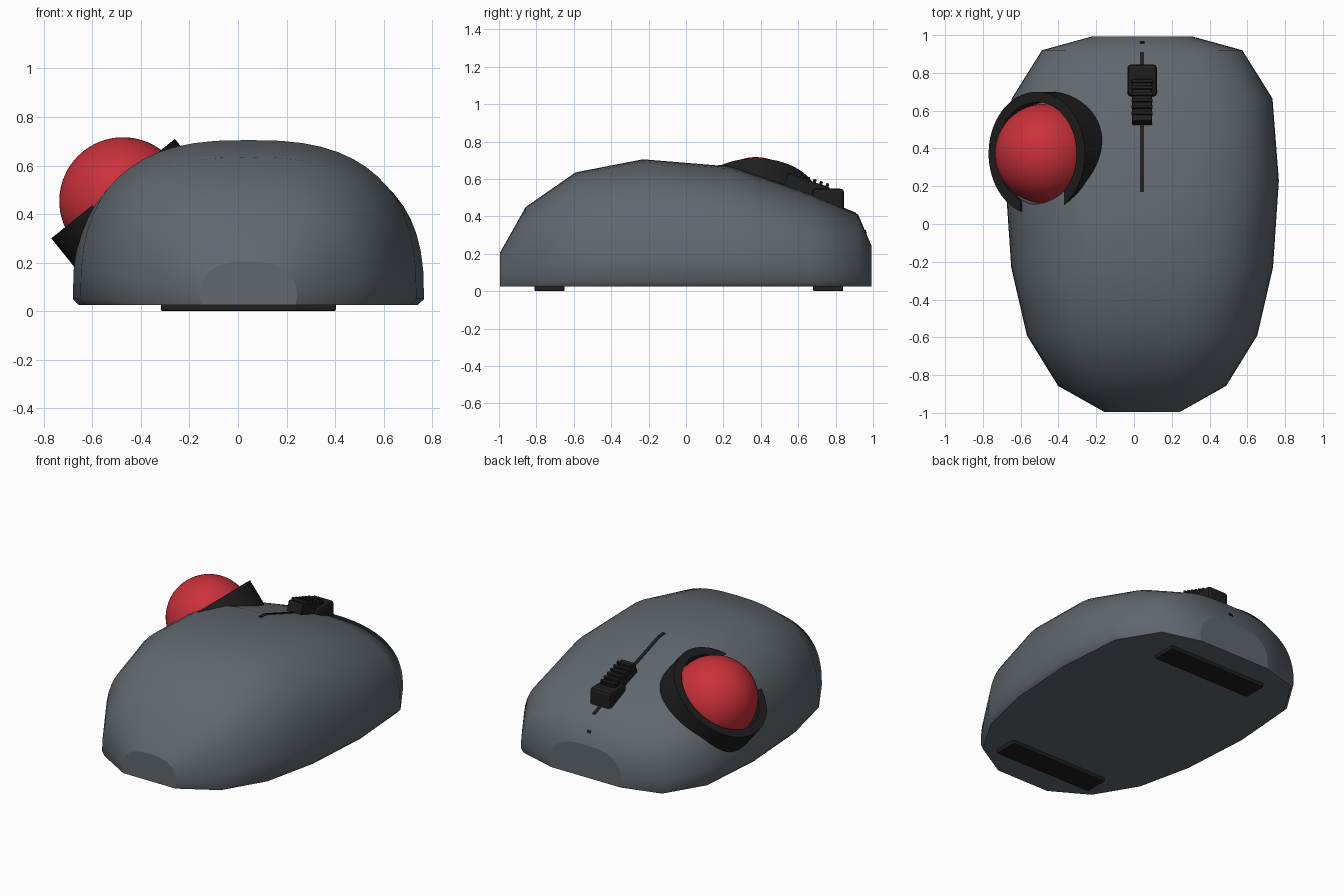
import bpy, bmesh, math
from mathutils import Matrix, Vector

if "Cube" in bpy.data.objects:
    bpy.data.objects.remove(bpy.data.objects["Cube"], do_unlink=True)


def material(name, rgb, rough=0.5):
    m = bpy.data.materials.new(name)
    m.use_nodes = True
    m.diffuse_color = (*rgb, 1)
    bsdf = m.node_tree.nodes["Principled BSDF"]
    bsdf.inputs["Base Color"].default_value = (*rgb, 1)
    bsdf.inputs["Roughness"].default_value = rough
    return m


GREY = material("slate grey", (0.115, 0.137, 0.158))
BLACK = material("soft black", (0.013, 0.013, 0.013))
RED = material("ball red", (0.59, 0.03, 0.042))

CX = 0.043  # centre line of the shell


def finish(name, bm, mat, matrix=None):
    bmesh.ops.recalc_face_normals(bm, faces=bm.faces[:])
    mesh = bpy.data.meshes.new(name)
    bm.to_mesh(mesh)
    bm.free()
    mesh.materials.append(mat)
    ob = bpy.data.objects.new(name, mesh)
    if matrix:
        ob.matrix_world = matrix
    bpy.context.collection.objects.link(ob)
    return ob


def box(name, centre, size, mat, tilt=0.0, bevel=0.0):
    bm = bmesh.new()
    bmesh.ops.create_cube(bm, size=1, matrix=Matrix.Diagonal((*size, 1)))
    if bevel:
        bmesh.ops.bevel(bm, geom=bm.edges[:], offset=bevel, segments=2,
                        profile=0.5, affect='EDGES')
    return finish(name, bm, mat, Matrix.Translation(centre) @ Matrix.Rotation(tilt, 4, 'X'))


# Shell: superellipse arches lofted along y (y, half width, height)
STATIONS = [(-0.995, 0.20, 0.205), (-0.857, 0.445, 0.45), (-0.59, 0.61, 0.635),
            (-0.23, 0.693, 0.705), (0.23, 0.724, 0.667), (0.665, 0.69, 0.518),
            (0.92, 0.53, 0.41), (0.993, 0.265, 0.24)]
BASE, SKIRT, POWER, STEPS = 0.025, 0.05, 2.65, 28


def top_z(y):
    for (y0, _, z0), (y1, _, z1) in zip(STATIONS, STATIONS[1:]):
        if y <= y1:
            return z0 + (z1 - z0) * (y - y0) / (y1 - y0)
    return STATIONS[-1][2]


def arch(bm, y, half, height):
    pts = [(-half * 0.965, BASE)]
    for i in range(STEPS + 1):
        a = math.pi * (1 - i / STEPS)
        c, s = math.cos(a), max(math.sin(a), 0)
        pts.append((math.copysign(abs(c) ** (2 / POWER), c) * half,
                    SKIRT + (height - SKIRT) * s ** (2 / POWER)))
    pts.append((half * 0.965, BASE))
    return [bm.verts.new((CX + x, y, z)) for x, z in pts]


bm = bmesh.new()
rows = [arch(bm, *s) for s in STATIONS]
for a, b in zip(rows, rows[1:]):
    for i in range(len(a) - 1):
        bm.faces.new((a[i], a[i + 1], b[i + 1], b[i])).smooth = True
bm.faces.new(rows[0])
bm.faces.new(rows[-1])
bm.faces.new([r[0] for r in rows] + [r[-1] for r in reversed(rows)])
shell = finish("shell", bm, GREY)

# Tilted frame of the ball socket: local z points out of the thumb side
SOCKET = Matrix.Translation((-0.515, 0.373, 0.505)) @ Matrix.Rotation(math.radians(-38.8), 4, 'Y')
R_OUT, R_IN, BALL_R, SINK = 0.327, 0.272, 0.263, 0.066

# Recess for the ball
bm = bmesh.new()
bmesh.ops.create_cone(bm, cap_ends=True, segments=64, radius1=R_IN - 0.004, radius2=R_IN - 0.004,
                      depth=0.5, matrix=Matrix.Translation((0, 0, 0.25 - SINK)))
cutter = finish("recess_cutter", bm, GREY, SOCKET)
cutter.hide_render = True
bpy.context.view_layer.update()
cut = shell.modifiers.new("recess", 'BOOLEAN')
cut.operation, cut.solver, cut.object = 'DIFFERENCE', 'EXACT', cutter
bpy.context.view_layer.objects.active = shell
bpy.ops.object.modifier_apply(modifier=cut.name)
bpy.data.objects.remove(cutter, do_unlink=True)

# Ball
bm = bmesh.new()
bmesh.ops.create_uvsphere(bm, u_segments=64, v_segments=32, radius=BALL_R)
for f in bm.faces:
    f.smooth = True
finish("ball", bm, RED, SOCKET @ Matrix.Translation((0, 0, -SINK)))

# Socket ring, open towards the front between two straight cuts
GAP_LEFT, GAP_RIGHT, RING_DEPTH, ARC = -0.11, 0.186, 0.25, 56


def arc(bm, radius, z):
    start = -math.pi / 2 + math.asin(GAP_RIGHT / radius)
    end = 1.5 * math.pi + math.asin(GAP_LEFT / radius)
    angles = [start + (end - start) * i / ARC for i in range(ARC + 1)]
    return [bm.verts.new((radius * math.cos(a), radius * math.sin(a), z)) for a in angles]


bm = bmesh.new()
loops = [arc(bm, r, z) for r, z in ((R_OUT, 0), (R_IN, 0), (R_IN, -RING_DEPTH), (R_OUT, -RING_DEPTH))]
for k in range(4):
    a, b = loops[k], loops[(k + 1) % 4]
    for i in range(ARC):
        bm.faces.new((a[i], a[i + 1], b[i + 1], b[i])).smooth = k % 2 == 1
for i in (0, ARC):
    bm.faces.new([l[i] for l in loops])
finish("socket_ring", bm, BLACK, SOCKET)

# Slider track following the top of the shell
bm = bmesh.new()
pairs = []
for y in (0.17, 0.23, 0.665, 0.91):
    z = top_z(y)
    pairs.append([bm.verts.new((CX + x, y, z + dz))
                  for x, dz in ((-0.011, -0.004), (-0.011, 0.004), (0.011, 0.004), (0.011, -0.004))])
for a, b in zip(pairs, pairs[1:]):
    for i in range(4):
        bm.faces.new((a[i], a[(i + 1) % 4], b[(i + 1) % 4], b[i]))
bm.faces.new(pairs[0])
bm.faces.new(pairs[-1])
finish("slider_track", bm, BLACK)

# Slider: rear block, sloped grip and ribs
SLOPE = math.atan2(top_z(0.665) - top_z(0.23), 0.435)
box("slider_block", (CX, 0.76, 0.485), (0.155, 0.17, 0.125), BLACK, bevel=0.018)
box("slider_grip", (CX, 0.645, top_z(0.645) + 0.03), (0.105, 0.235, 0.08), BLACK, SLOPE, 0.006)
for i in range(6):
    y = 0.575 + 0.034 * i
    box(f"slider_rib_{i + 1}", (CX, y + 0.01, top_z(0.645) + SLOPE * (y - 0.645) + 0.072),
        (0.11, 0.017, 0.026), BLACK, SLOPE, 0.004)

# Indicator dot near the rear edge
box("indicator_dot", (CX, 0.96, top_z(0.96)), (0.024, 0.018, 0.009), BLACK,
    math.atan2(top_z(0.99) - top_z(0.93), 0.06))

# Foot pads
for name, y in (("front_pad", -0.73), ("rear_pad", 0.76)):
    box(name, (CX, y, 0.015), (0.72, 0.16, 0.03), BLACK, bevel=0.006)
